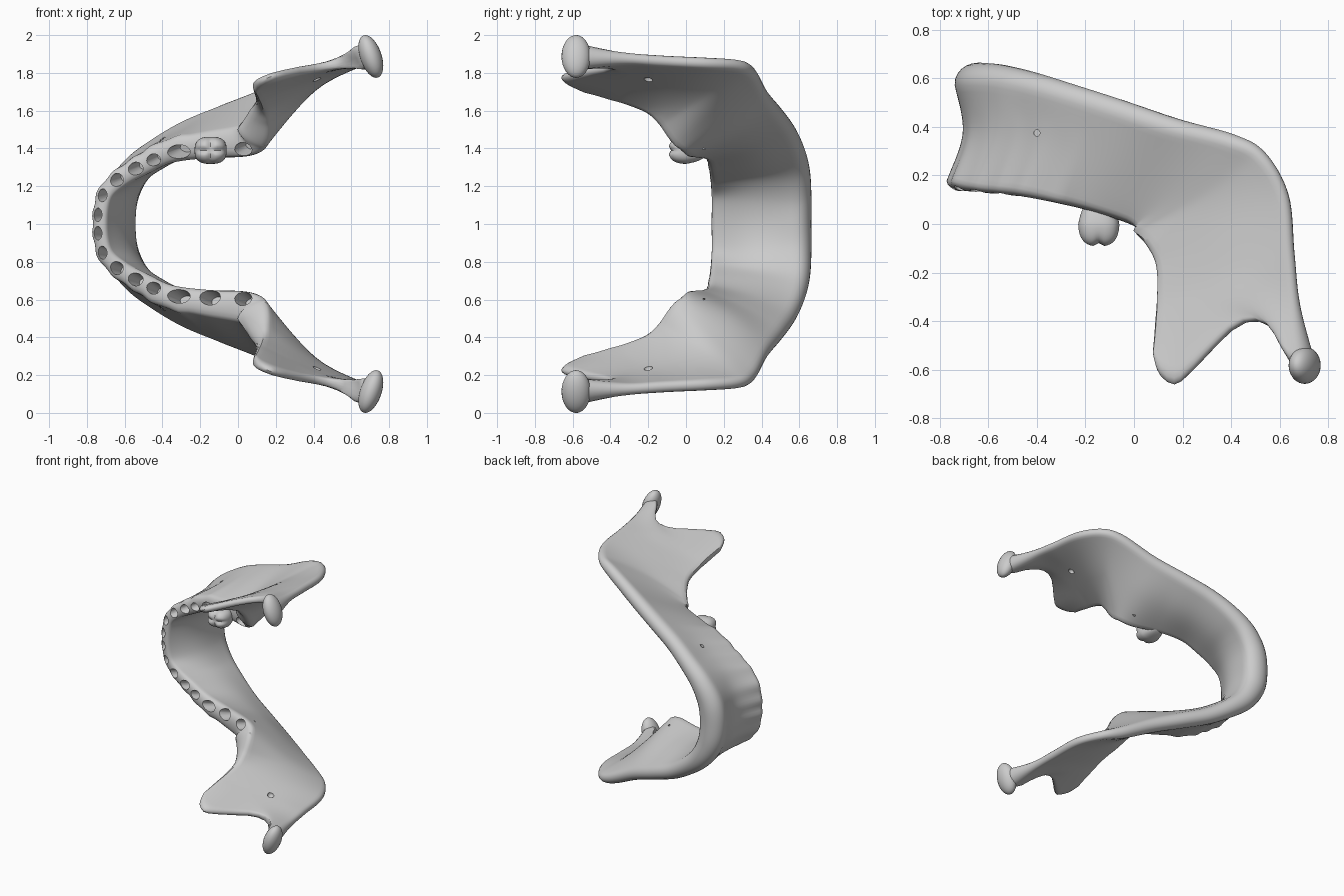
import bpy, bmesh, math
from mathutils import Vector, Matrix

if "Cube" in bpy.data.objects:
    bpy.data.objects.remove(bpy.data.objects["Cube"])

# Half jaw as cross-sections: upper, middle, lower edge points (x, y, distance from midline, half thickness)
BODY = [
    [(-.738, .14, 0, .036), (-.64, .38, 0, .065), (-.645, .664, 0, .115)],
    [(-.715, .14, .15, .038), (-.615, .38, .15, .065), (-.626, .664, .15, .107)],
    [(-.635, .13, .235, .045), (-.54, .38, .27, .065), (-.545, .655, .29, .085)],
    [(-.52, .12, .305, .052), (-.43, .37, .35, .065), (-.42, .625, .405, .068)],
    [(-.38, .10, .375, .06), (-.28, .34, .435, .07), (-.26, .575, .51, .057)],
    [(-.18, .055, .405, .07), (-.10, .28, .495, .074), (-.06, .51, .60, .052)],
    [(.02, -.015, .42, .085), (.10, .22, .555, .074), (.17, .43, .70, .047)],
]
RAMUS = [
    [(.06, -.06, .45, .095), (.25, .13, .64, .065), (.41, .365, .815, .04)],
    [(.09, -.13, .55, .07), (.33, .07, .705, .05), (.54, .29, .85, .032)],
    [(.105, -.20, .61, .045), (.38, -.05, .755, .04), (.635, .12, .86, .03)],
    [(.10, -.32, .655, .032), (.39, -.20, .785, .03), (.66, -.12, .87, .03)],
    [(.09, -.42, .685, .03), (.40, -.33, .81, .027), (.683, -.33, .882, .035)],
]
# Top outline: front process, notch, neck of the joint
NOTCH = [
    (.08, -.54, .72, .025), (.105, -.62, .75, .025), (.16, -.66, .775, .025),
    (.21, -.635, .79, .025), (.32, -.52, .815, .022), (.42, -.425, .83, .022),
    (.50, -.40, .845, .022), (.57, -.43, .86, .03), (.62, -.51, .875, .05),
    (.645, -.57, .885, .07), (.68, -.60, .885, .075), (.74, -.55, .885, .075),
]
# Sockets: x, distance from midline, rim height, radii
TEETH = [
    (-.742, .05, .14, .026, .040), (-.717, .155, .14, .028, .038),
    (-.64, .238, .13, .037, .038), (-.54, .298, .12, .042, .038),
    (-.445, .345, .11, .039, .036), (-.31, .388, .085, .066, .042),
    (-.145, .395, .05, .062, .046), (.03, .402, -.01, .052, .042),
]
N = 24


def spline(pts, t):
    """Catmull-Rom through pts, t counted in points."""
    i = min(max(int(math.floor(t)), 0), len(pts) - 2)
    f = t - i
    p1, p2 = pts[i], pts[i + 1]
    p0 = pts[i - 1] if i > 0 else p1 * 2 - p2
    p3 = pts[i + 2] if i + 2 < len(pts) else p2 * 2 - p1
    return (p1 * 2 + (p2 - p0) * f + (p0 * 2 - p1 * 5 + p2 * 4 - p3) * f * f
            + (p1 * 3 - p0 - p2 * 3 + p3) * f ** 3) * .5


def resample(row):
    pts = [Vector(p) for p in row]
    return [spline(pts, (.5 - .5 * math.cos(math.pi * j / N)) * (len(pts) - 1))
            for j in range(N + 1)]


def finish(name, bm, angle=40):
    me = bpy.data.meshes.new(name)
    bmesh.ops.recalc_face_normals(bm, faces=bm.faces)
    bm.to_mesh(me)
    bm.free()
    ob = bpy.data.objects.new(name, me)
    bpy.context.collection.objects.link(ob)
    bpy.ops.object.select_all(action='DESELECT')
    ob.select_set(True)
    bpy.context.view_layer.objects.active = ob
    if angle:
        bpy.ops.object.shade_smooth_by_angle(angle=math.radians(angle))
    return ob


# Middle surface of half the jaw
rows = [resample(r) for r in BODY + RAMUS + [NOTCH]]
rows.insert(0, [Vector((p.x, p.y, -p.z, p.w)) for p in rows[1]])
U = len(rows) - 2
us = [i / 8 for i in range(U * 8 - 1)] + [U - .17, U - .08, U - .02, U]
grid = [[spline([r[j] for r in rows], u + 1) for j in range(N + 1)] for u in us]
outer, inner = [], []
for i, row in enumerate(grid):
    pos = [p.xyz for p in row]
    dist = [0]
    for j in range(N):
        dist.append(dist[-1] + (pos[j + 1] - pos[j]).length)
    # flat shelf along the molars
    shelf = max(0, 1 - abs(us[i] - 5.8) / 2.5)
    out_row, in_row = [], []
    for j, p in enumerate(row):
        du = grid[min(i + 1, len(grid) - 1)][j].xyz - grid[max(i - 1, 0)][j].xyz
        dv = pos[min(j + 1, N)] - pos[max(j - 1, 0)]
        n = du.cross(dv).normalized()
        n.y *= 1 - shelf * max(0, 1 - dist[j] / .15)
        n = (n + Vector((-.3, .2, 1)) * max(0, us[i] - 10)).normalized()
        if i == 0:
            n = (grid[1][j].xyz - pos[j]).cross(dv)
            n.z = 0
            n.normalize()
        # round off the free edges
        k = 1
        for s, r in ((dist[j], min(p.w * .6, .04)), (dist[-1] - dist[j], p.w),
                     ((U - us[i]) * .15, min(p.w, .03))):
            if s < r:
                k *= math.sqrt(max(0, 1 - (1 - s / r) ** 2))
        # root bulges on the outer face
        bulge = sum(math.exp(-((row[0].x - t[0]) ** 2 + (row[0].z - t[1]) ** 2) / .0012)
                    for t in TEETH[:6]) * .013 * max(0, 1 - j / N * 1.6)
        out_row.append(pos[j] + n * (p.w + bulge) * k)
        in_row.append(pos[j] - n * p.w * k)
    if i == 0:
        for q in out_row + in_row:
            q.z = 0
    outer.append(out_row)
    inner.append(in_row)

# Jaw bone, both halves welded at the midline
bm = bmesh.new()
for sign in (1, -1):
    for side in (outer, inner):
        vs = [[bm.verts.new((q.x, q.y, 1 + sign * q.z)) for q in r] for r in side]
        for a, b in zip(vs, vs[1:]):
            for j in range(N):
                bm.faces.new((a[j], b[j], b[j + 1], a[j + 1]))
bmesh.ops.remove_doubles(bm, verts=bm.verts, dist=1e-5)
jaw = finish("jaw_bone", bm, 0)

# Cutters for tooth sockets and nerve openings
bm = bmesh.new()
for sign in (1, -1):
    for i, (x, d, y, rx, rz) in enumerate(TEETH):
        if sign > 0 and i == 6:
            continue
        # tapered cone leaning along the bone
        rot = Vector((.4, 1, .6 * d * sign)).to_track_quat('Z', 'Y').to_matrix().to_4x4()
        m = (Matrix.Translation((x + .01, y + .03, 1 + sign * d)) @ rot
             @ Matrix.Diagonal((rx, rz, 1, 1)))
        bmesh.ops.create_cone(bm, cap_ends=True, segments=20, radius1=1.05, radius2=.6,
                              depth=.17, matrix=m)
    bmesh.ops.create_cone(bm, cap_ends=True, segments=12, radius1=.013, radius2=.013,
                          depth=.18, matrix=Matrix.Translation((-.4, .375, 1 + sign * .51)))
    bmesh.ops.create_uvsphere(bm, u_segments=12, v_segments=8, radius=.024,
                              matrix=Matrix.Translation((.42, -.2, 1 + sign * .762)))
cutter = finish("socket_cutter", bm, 0)
cutter.hide_render = True
bpy.ops.object.select_all(action='DESELECT')
jaw.select_set(True)
bpy.context.view_layer.objects.active = jaw
mod = jaw.modifiers.new("sockets", 'BOOLEAN')
mod.operation, mod.solver, mod.object = 'DIFFERENCE', 'EXACT', cutter
bpy.ops.object.modifier_apply(modifier=mod.name)
bpy.data.objects.remove(cutter)
bpy.ops.object.shade_smooth_by_angle(angle=math.radians(40))

# Joint heads
for sign, name in ((1, "joint_head_upper"), (-1, "joint_head_lower")):
    bm = bmesh.new()
    m = (Matrix.Translation((.703, -.582, 1 + sign * .887))
         @ Matrix.Rotation(-.33 * sign, 4, 'Y') @ Matrix.Diagonal((.057, .077, .118, 1)))
    bmesh.ops.create_uvsphere(bm, u_segments=24, v_segments=16, radius=1, matrix=m)
    finish(name, bm)

# Single remaining molar with four cusps
bm = bmesh.new()
bmesh.ops.create_cube(bm, size=2)
bmesh.ops.subdivide_edges(bm, edges=bm.edges, cuts=13, use_grid_fill=True)
for v in bm.verts:
    c = v.co / sum(abs(a) ** 2.7 for a in v.co) ** (1 / 2.7)
    taper = 1 - .28 * max(0, c.y + .1)
    groove = .016 * max(math.exp(-(c.x / .2) ** 2), math.exp(-(c.z / .2) ** 2)) * max(0, -c.y)
    v.co = Vector((-.145 + c.x * .085 * taper, .01 + c.y * .105 + groove,
                   1.39 + c.z * .072 * taper))
finish("molar", bm)
